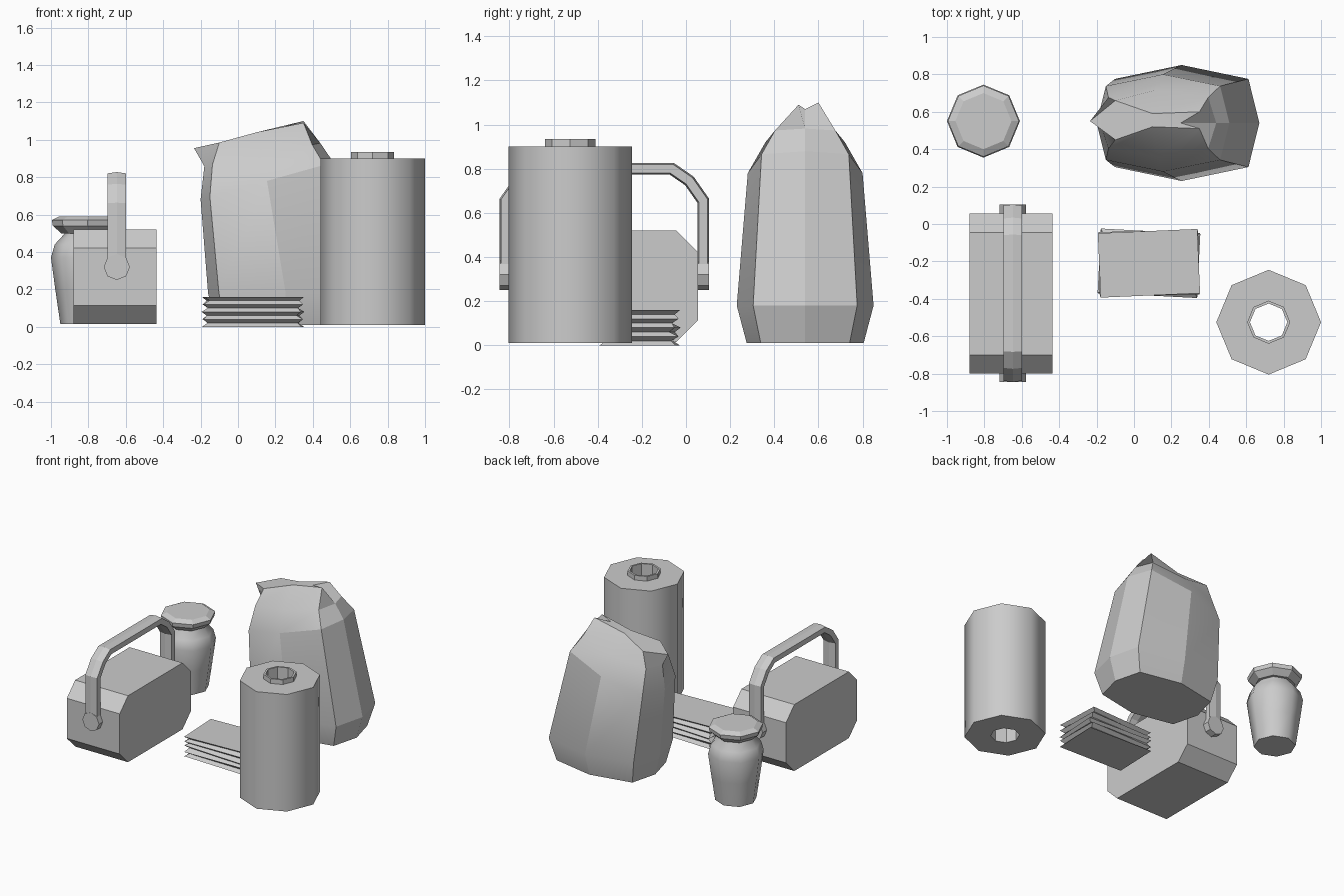
import bpy
import bmesh
from math import cos, sin, pi, radians
from mathutils import Vector

cube = bpy.data.objects.get("Cube")
if cube:
    bpy.data.objects.remove(cube, do_unlink=True)

GREY = (0.6, 0.6, 0.6, 1)
mat = bpy.data.materials.new("plain grey")
mat.use_nodes = True
mat.diffuse_color = GREY
mat.node_tree.nodes["Principled BSDF"].inputs["Base Color"].default_value = GREY


def loft(name, rings, caps=True, closed=False, smooth=0, cap_faces=None):
    """Skin a list of equal-length rings into one mesh object."""
    bm = bmesh.new()
    loops = [[bm.verts.new(p) for p in ring] for ring in rings]
    pairs = list(zip(loops, loops[1:]))
    if closed:
        pairs.append((loops[-1], loops[0]))
    for low, high in pairs:
        count = len(low)
        for i in range(count):
            j = (i + 1) % count
            bm.faces.new((low[i], low[j], high[j], high[i]))
    if caps and not closed:
        bm.faces.new(loops[0][::-1])
        if cap_faces:
            for face in cap_faces:
                bm.faces.new([loops[-1][i] for i in face])
        else:
            bm.faces.new(loops[-1])
    bmesh.ops.recalc_face_normals(bm, faces=bm.faces)
    mesh = bpy.data.meshes.new(name)
    bm.to_mesh(mesh)
    bm.free()
    mesh.materials.append(mat)
    obj = bpy.data.objects.new(name, mesh)
    bpy.context.collection.objects.link(obj)
    if smooth:
        bpy.ops.object.select_all(action='DESELECT')
        obj.select_set(True)
        bpy.context.view_layer.objects.active = obj
        bpy.ops.object.shade_smooth_by_angle(angle=radians(smooth))
    return obj


def octagon(x, y, z, r):
    return [(x + r * cos(i * pi / 4), y + r * sin(i * pi / 4), z) for i in range(8)]


def lathe(name, x, y, profile, **options):
    return loft(name, [octagon(x, y, z, r) for r, z in profile], **options)


# Paper roll wrapped around a hollow core
lathe("paper_roll", 0.72, -0.525,
      [(0.28, 0.01), (0.28, 0.9), (0.11, 0.9), (0.11, 0.01)], closed=True, smooth=50)
lathe("roll_core", 0.72, -0.525,
      [(0.115, 0.01), (0.115, 0.935), (0.1, 0.935), (0.1, 0.01)], closed=True, smooth=30)

# Jar and its lid
lathe("jar_body", -0.805, 0.55,
      [(0.145, 0.015), (0.172, 0.2), (0.195, 0.37), (0.175, 0.44), (0.12, 0.5), (0.12, 0.53)], smooth=50)
lathe("jar_lid", -0.805, 0.55,
      [(0.14, 0.5), (0.185, 0.54), (0.19, 0.57), (0.15, 0.59)])

# Basket: a box with its long edges chamfered
front, back, low, high, cut = -0.8, 0.055, 0.015, 0.52, 0.1
side = [(front + cut, low), (back - cut, low), (back, low + cut), (back, high - cut),
        (back - cut, high), (front + cut, high), (front, high - cut), (front, low + cut)]
loft("basket_box", [[(x, y, z) for y, z in side] for x in (-0.88, -0.435)])

# Basket handle: a ridged strap swept along a mirrored arch
mid_x, mid_y = -0.648, -0.37
half = [(0.448, 0.3), (0.448, 0.655), (0.385, 0.745), (0.305, 0.8)]
path = [Vector((y, z)) for y, z in half] + [Vector((-y, z)) for y, z in reversed(half)]
strap = [(-0.05, -0.02), (0, -0.027), (0.05, -0.02), (0.05, 0.02), (0, 0.027), (-0.05, 0.02)]
rings = []
for i, point in enumerate(path):
    before = (point - path[i - 1]).normalized() if i else None
    after = (path[i + 1] - point).normalized() if i + 1 < len(path) else None
    before, after = before or after, after or before
    tangent = (before + after).normalized()
    normal = Vector((tangent.y, -tangent.x)) / tangent.dot(after)
    rings.append([(mid_x + u, mid_y + point.x + normal.x * v, point.y + normal.y * v)
                  for u, v in strap])
loft("handle_strap", rings)

# Round pivots at both ends of the handle
for label, sign in (("front", -1), ("back", 1)):
    discs = [[(x, mid_y + sign * d, 0.32 + y) for x, y, z in octagon(mid_x, 0, 0, 0.07)]
             for d in (0.42, 0.475)]
    loft("handle_pivot_" + label, discs)

# Stack of napkins with folded edges, each turned a little
rings = []
turns = [-2, -1, 1, -3, -3, 0, 1, 3, 2.5]
for i, turn in enumerate(turns):
    inset = 0.025 * (i % 2)
    a = radians(turn)
    w, d = 0.266 - inset, 0.172 - inset
    rings.append([(0.08 + u * w * cos(a) - v * d * sin(a),
                   -0.21 + u * w * sin(a) + v * d * cos(a), 0.02 * i)
                  for u, v in ((1, 1), (-1, 1), (-1, -1), (1, -1))])
loft("napkin_stack", rings)

# Paper bag: eight-sided rings that lean and narrow to a crimped top
outline = [(1, 0), (0.86, 0.76), (0, 1), (-0.86, 0.76),
           (-1, 0), (-0.86, -0.76), (0, -1), (0.86, -0.76)]


def bag_ring(x, z, wide, deep, slope):
    return [(x + u * wide, 0.54 + v * deep, z + u * wide * slope) for u, v in outline]


crimp = [(0.25, 0.54, 1.07), (0.35, 0.6, 1.1), (0.1, 0.59, 1.04), (-0.1, 0.66, 0.985),
         (-0.235, 0.55, 0.955), (-0.1, 0.45, 0.985), (0.1, 0.52, 1.04), (0.35, 0.51, 1.09)]
loft("paper_bag", [bag_ring(0.25, 0.01, 0.37, 0.265, 0),
                   bag_ring(0.255, 0.18, 0.415, 0.31, 0),
                   bag_ring(0.155, 0.78, 0.355, 0.26, 0.28),
                   bag_ring(0.13, 0.92, 0.31, 0.18, 0.2),
                   crimp],
     smooth=22,
     cap_faces=[(4, 5, 3), (3, 5, 6, 2), (2, 0, 1), (2, 6, 0), (6, 7, 0)])
